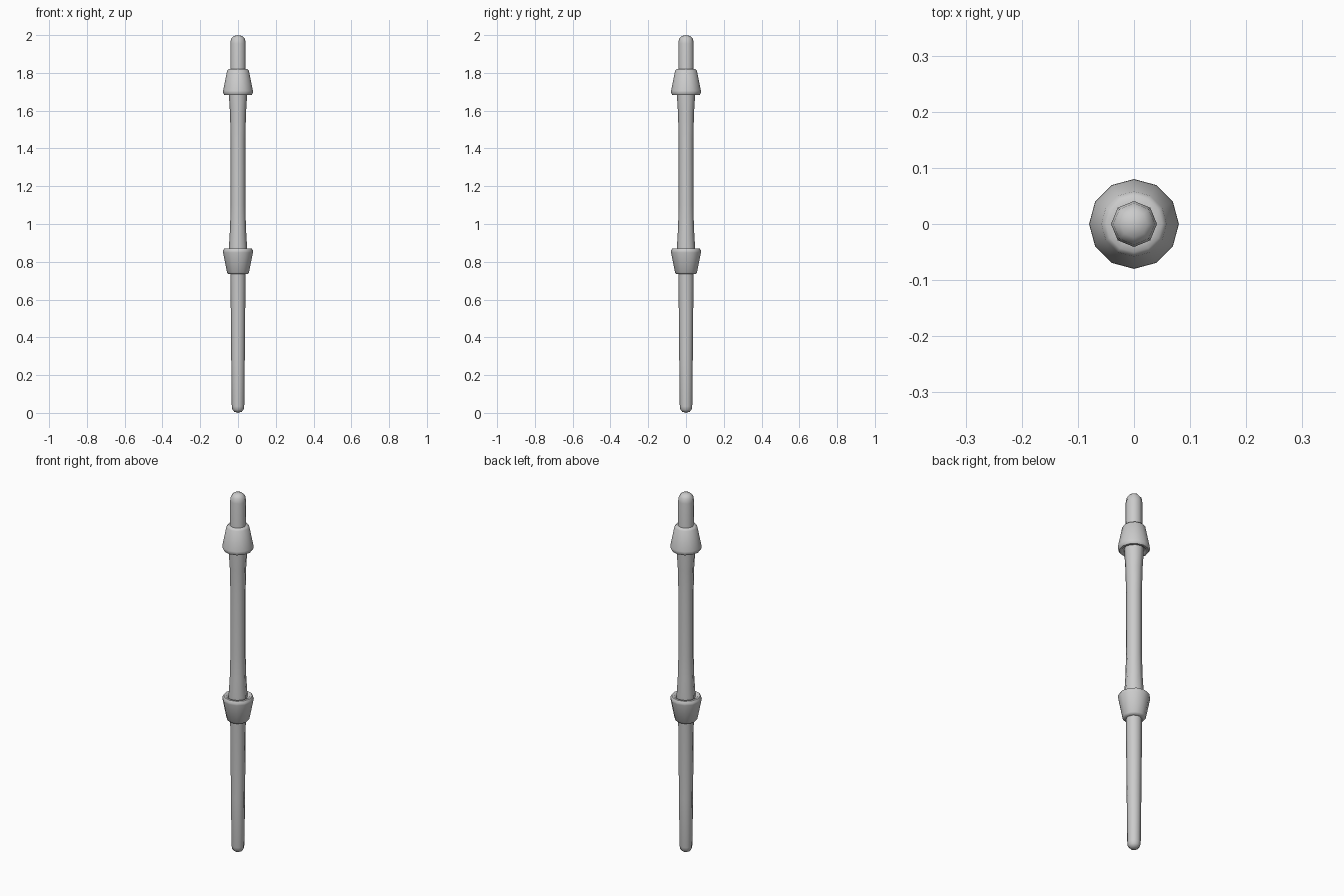
import bpy, bmesh, math

if "Cube" in bpy.data.objects:
    bpy.data.objects.remove(bpy.data.objects["Cube"])


def lathe(name, profile, sides):
    """Revolve (radius, z) points about z; radius 0 makes a pole."""
    bm = bmesh.new()
    rings = []
    for r, z in profile:
        if r == 0:
            rings.append([bm.verts.new((0, 0, z))] * sides)
        else:
            rings.append([bm.verts.new((r * math.cos(2 * math.pi * i / sides),
                                        r * math.sin(2 * math.pi * i / sides), z))
                          for i in range(sides)])
    for a, b in zip(rings, rings[1:]):
        for i in range(sides):
            j = (i + 1) % sides
            quad = list(dict.fromkeys((a[i], a[j], b[j], b[i])))
            bm.faces.new(quad)
    bmesh.ops.recalc_face_normals(bm, faces=bm.faces)
    mesh = bpy.data.meshes.new(name)
    bm.to_mesh(mesh)
    bm.free()
    obj = bpy.data.objects.new(name, mesh)
    bpy.context.collection.objects.link(obj)
    bpy.ops.object.select_all(action='DESELECT')
    obj.select_set(True)
    bpy.context.view_layer.objects.active = obj
    bpy.ops.object.shade_smooth_by_angle(angle=math.radians(60))
    return obj


# Octagonal shaft: tapered lower end, flared grip, rounded tips
lathe("shaft", [(0, 0), (0.02, 0.006), (0.03, 0.017), (0.033, 0.035),
                (0.036, 0.30), (0.04, 0.73), (0.048, 0.85), (0.048, 0.88),
                (0.042, 0.98), (0.039, 1.10), (0.039, 1.45), (0.042, 1.58),
                (0.048, 1.68), (0.048, 1.71), (0.041, 1.80), (0.041, 1.955),
                (0.037, 1.98), (0.024, 1.995), (0, 2.0)], 8)

# Collar profile, measured outward from its narrow end, with a recessed rim
collar = [(0.035, 0), (0.05, 0), (0.058, 0.009), (0.079, 0.115),
          (0.08, 0.124), (0.073, 0.136), (0.061, 0.136),
          (0.055, 0.128), (0.04, 0.118)]

# Lower collar opens upward, upper collar is its mirror
lathe("lower_collar", [(r, 0.734 + h) for r, h in collar], 12)
lathe("upper_collar", [(r, 1.82 - h) for r, h in collar], 12)
